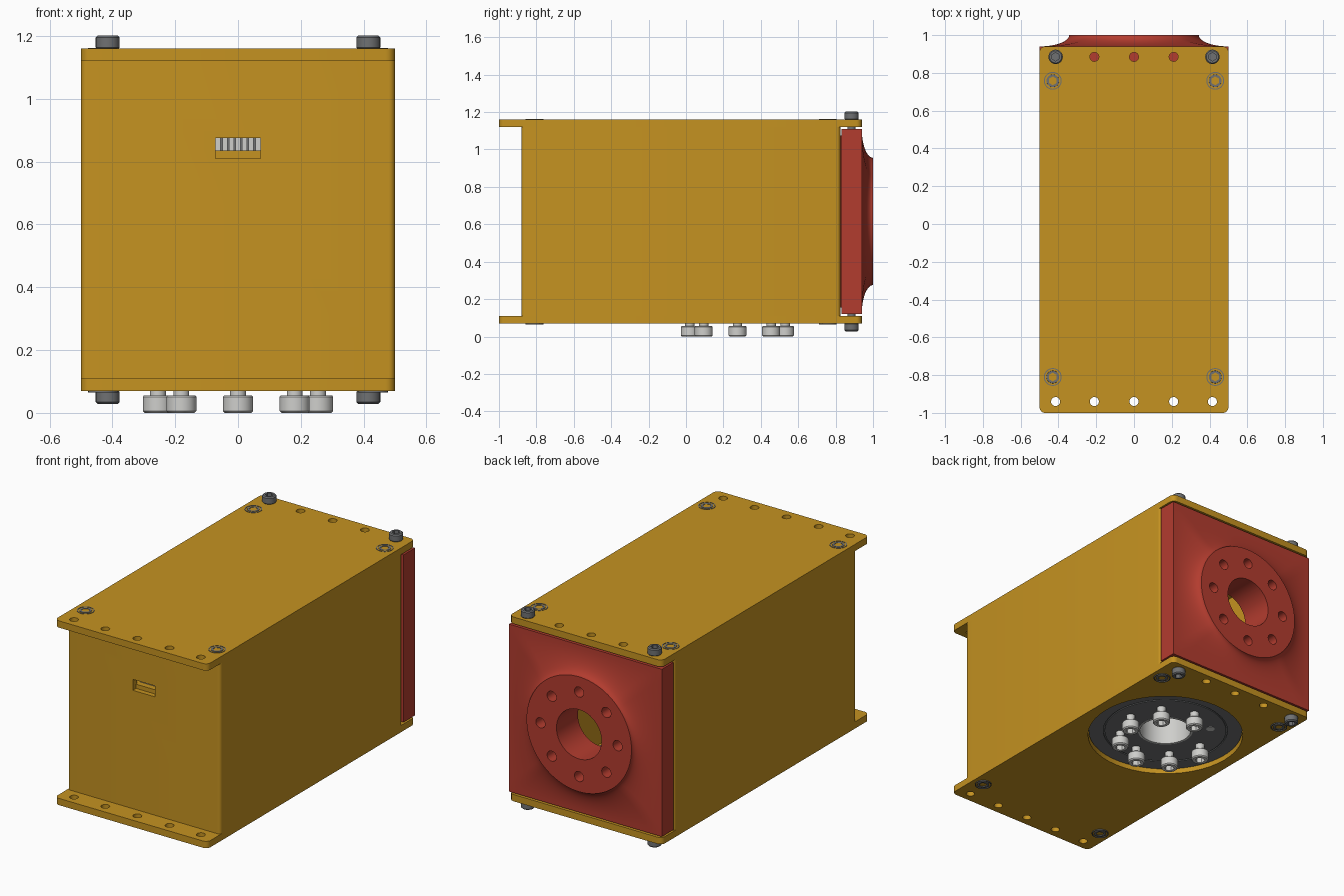
import bpy, bmesh
from math import cos, sin, pi, tau, radians
from mathutils import Matrix

cube = bpy.data.objects.get("Cube")
if cube:
    bpy.data.objects.remove(cube)


def material(name, rgb):
    m = bpy.data.materials.new(name)
    m.use_nodes = True
    m.diffuse_color = (*rgb, 1)
    m.node_tree.nodes["Principled BSDF"].inputs["Base Color"].default_value = (*rgb, 1)
    return m


ochre = material("ochre yellow", (0.56, 0.29, 0.015))
red = material("brick red", (0.45, 0.045, 0.028))
steel = material("dark steel", (0.16, 0.165, 0.17))
silver = material("light silver", (0.62, 0.62, 0.60))
parts = []


def finish(name, bm, mat):
    bmesh.ops.recalc_face_normals(bm, faces=bm.faces)
    mesh = bpy.data.meshes.new(name)
    bm.to_mesh(mesh)
    bm.free()
    mesh.materials.append(mat)
    ob = bpy.data.objects.new(name, mesh)
    bpy.context.collection.objects.link(ob)
    parts.append(ob)
    return ob


def box(name, lo, hi, mat, radius=0):
    """Box between two corners, with optionally rounded vertical edges."""
    bm = bmesh.new()
    bmesh.ops.create_cube(bm, size=1)
    for v in bm.verts:
        v.co = [l + (c + 0.5) * (h - l) for c, l, h in zip(v.co, lo, hi)]
    if radius:
        upright = [e for e in bm.edges if abs(e.verts[0].co.z - e.verts[1].co.z) > 1e-5]
        bmesh.ops.bevel(bm, geom=upright, offset=radius, segments=6, affect='EDGES', profile=0.5)
    return finish(name, bm, mat)


def factor(a, n):
    """Radius of a regular n-gon with unit apothem (n = 0 is a circle)."""
    if not n:
        return 1
    half = pi / n
    return 1 / cos((a + half) % (2 * half) - half)


def lathe(name, rings, mat, matrix=Matrix(), loop=False, sides=48):
    """Join rings (radius, height, polygon sides, extra round radius) into a solid."""
    bm = bmesh.new()
    rows = []
    for ring in rings:
        r, z, n, extra = (*ring, 0, 0)[:4] if len(ring) < 4 else ring
        row = []
        for i in range(sides):
            a = tau * i / sides
            d = r * factor(a, n) + extra
            row.append(bm.verts.new((d * cos(a), d * sin(a), z)))
        rows.append(row)
    pairs = list(zip(rows, rows[1:]))
    if loop:
        pairs.append((rows[-1], rows[0]))
    else:
        bm.faces.new(rows[0])
        bm.faces.new(rows[-1])
    for a, b in pairs:
        for i in range(sides):
            j = (i + 1) % sides
            bm.faces.new((a[i], a[j], b[j], b[i]))
    bm.transform(matrix)
    return finish(name, bm, mat)


def cut(ob, cutters):
    """Subtract the cutters from a part, then discard them."""
    for c in cutters:
        mod = ob.modifiers.new("cut", 'BOOLEAN')
        mod.object = c
        mod.solver = 'EXACT'
    deps = bpy.context.evaluated_depsgraph_get()
    mesh = bpy.data.meshes.new_from_object(ob.evaluated_get(deps))
    ob.modifiers.clear()
    ob.data = mesh
    for c in cutters:
        parts.remove(c)
        bpy.data.objects.remove(c)


def drill(x, y, r, z0, z1):
    return lathe("drill", [(r, z0), (r, z1)], ochre, Matrix.Translation((x, y, 0)), sides=24)


def place(x, y, z, down=False):
    m = Matrix.Translation((x, y, z))
    return m @ Matrix.Rotation(pi, 4, 'X') if down else m


def cap_screw(name, r, h, neck, neck_r, mat, matrix):
    """Socket head screw with its seat at height zero."""
    lathe(name, [(neck_r, -neck), (neck_r, 0), (r - 0.003, 0), (r, 0.004), (r, h - 0.006),
                 (r - 0.006, h), (r * 0.5, h, 6), (r * 0.5, h * 0.4, 6)], mat, matrix)


# Hollow housing with a slot in the front wall
Y_DISC = 0.275
body = box("housing", (-0.5, -0.88, 0.11), (0.5, 0.825, 1.12), ochre, 0.02)
cut(body, [box("hollow", (-0.46, -0.84, 0), (0.46, 1, 1.3), ochre),
           box("slot", (-0.072, -0.95, 0.81), (0.072, -0.8, 0.875), ochre)])
box("slot_ledge", (-0.1, -0.85, 0.79), (0.1, -0.78, 0.835), ochre)
box("connector", (-0.1, -0.8, 0.83), (0.1, -0.78, 0.9), steel)
for i in range(7):
    x = (i - 3) * 0.021
    box("connector_rib", (x - 0.008, -0.815, 0.83), (x + 0.008, -0.79, 0.89), silver)

# Top and bottom mounting plates with rows of holes
for name, z in (("bottom_plate", 0.07), ("top_plate", 1.12)):
    plate = box(name, (-0.5, -1, z), (0.5, 0.94, z + 0.04), ochre, 0.03)
    holes = [drill(x, -0.94, 0.024, z - 0.1, z + 0.1) for x in (-0.415, -0.21, 0, 0.21, 0.415)]
    holes += [drill(x, 0.885, 0.024, z - 0.1, z + 0.1) for x in (-0.21, 0, 0.21)]
    if z < 0.5:
        holes.append(lathe("opening", [(0.436, 0), (0.436, 0.2)], ochre, place(0, Y_DISC, 0)))
    cut(plate, holes)

# Screws in both plates
for z, down, rise in ((1.16, False, 0.002), (0.07, True, 0.005)):
    for x in (-1, 1):
        cap_screw("flange_screw", 0.038, 0.042, 0.08, 0.022, steel,
                  place(x * 0.415, 0.885, z, down))
        for y in (0.758, -0.81):
            lathe("flush_screw", [(0.047, -0.02), (0.047, rise), (0.042, rise), (0.042, -0.008),
                                  (0.035, -0.008), (0.033, rise), (0.02, rise, 6),
                                  (0.02, -0.015, 6)], steel, place(x * 0.43, y, z, down))

# Rear flange flaring from a square block to a round face
rings = [(0.46, 0.80, 4), (0.46, 0.832, 4), (0.495, 0.832, 4)]
for i in range(13):
    t = pi / 2 * i / 12
    u = 1 - sin(t)
    rings.append((0.495 * (1 - sin(t)) if i else 0.495, 0, 4, 0.34 * sin(t)))
    rise = 1 - (1 - u * u) ** 0 * (1 - (1 - u) ** 2) ** 0.5
    rings[-1] = (0.495 * u, 0.94 + 0.06 * rise, 4, 0.34 * (1 - u))
turn = Matrix.Translation((0, 0, 0.615)) @ Matrix.Diagonal((1.01, 1, 1, 1)) \
    @ Matrix.Rotation(-pi / 2, 4, 'X')
flange = lathe("rear_flange", rings, red, turn, sides=96)
cutters = [lathe("bore", [(0.146, 0.5), (0.146, 1.2)], red, turn)]
for i in range(8):
    a = tau * i / 8
    spot = turn @ Matrix.Translation((0.25 * cos(a), 0.25 * sin(a), 0))
    cutters.append(lathe("bolt_hole", [(0.03, 0.9), (0.03, 1.1)], red, spot, sides=24))
cut(flange, cutters)

# Turntable recessed in the bottom plate
disc = lathe("turntable", [(0.15, 0.13), (0.15, 0.098), (0.342, 0.098), (0.342, 0.104),
                           (0.35, 0.104), (0.35, 0.098), (0.432, 0.098), (0.432, 0.13)],
             steel, place(0, Y_DISC, 0), loop=True, sides=96)
lathe("hub", [(0.155, 0.45), (0.155, 0.097), (0.143, 0.097), (0.143, 0.42)],
      silver, place(0, Y_DISC, 0))

# Ring of seven bolts, with one place left empty
for i in range(8):
    a = tau * i / 8
    x, y = 0.255 * cos(a), Y_DISC + 0.255 * sin(a)
    if i == 3:
        lathe("empty_bolt_place", [(0.024, 0.1), (0.024, 0.096)], silver, place(x, y, 0))
    else:
        cap_screw("turntable_bolt", 0.048, 0.055, 0.05, 0.025, silver, place(x, y, 0.055, True))

# Smooth the round surfaces, keep the edges crisp
bpy.ops.object.select_all(action='DESELECT')
for ob in parts:
    ob.select_set(True)
bpy.context.view_layer.objects.active = parts[0]
bpy.ops.object.shade_smooth_by_angle(angle=radians(30))
